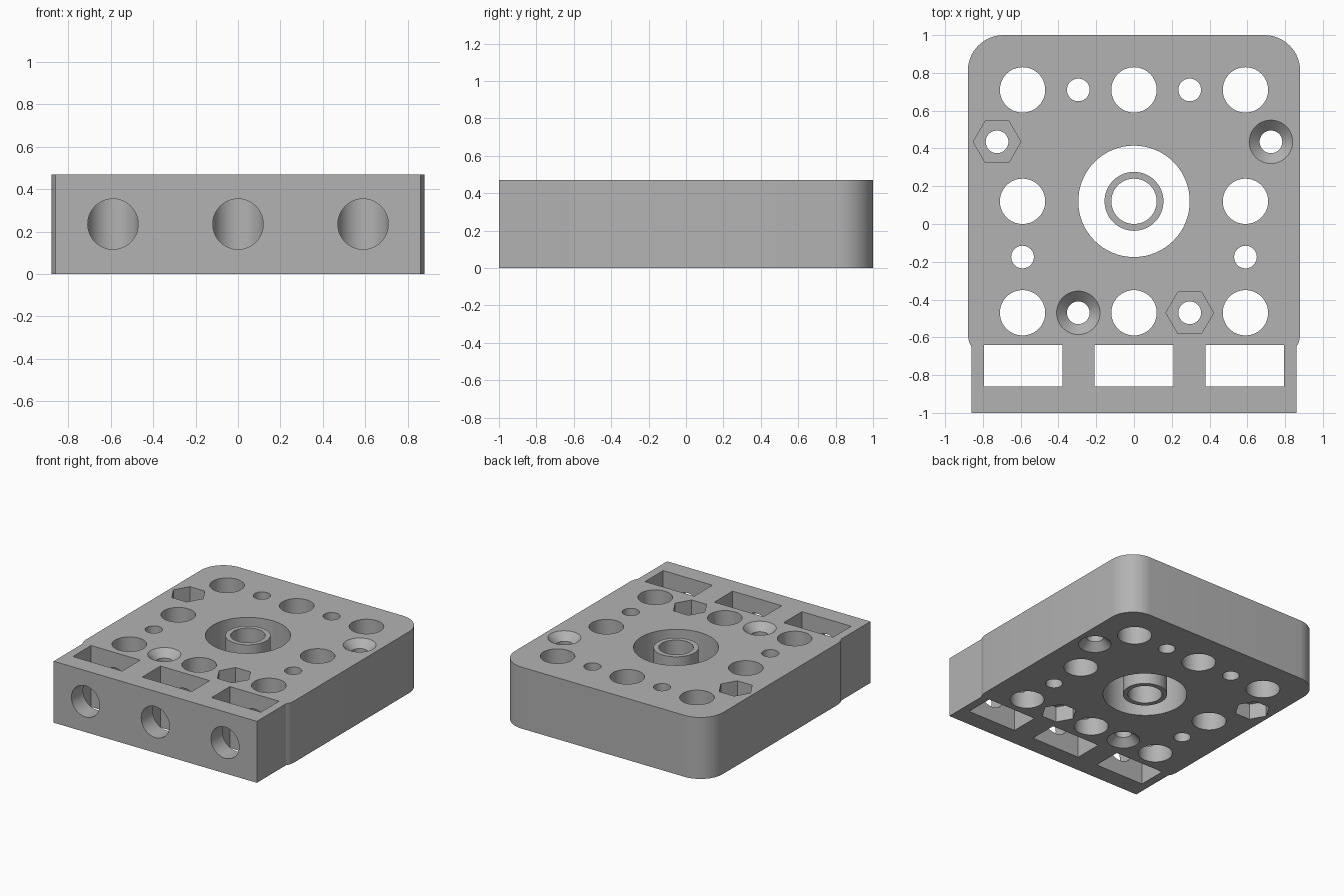
import bpy, bmesh, math
from mathutils import Matrix, Vector

cube = bpy.data.objects.get("Cube")
if cube:
    bpy.data.objects.remove(cube, do_unlink=True)

H = 0.47          # block height
P = 0.295         # hole pitch
Y0 = 0.12         # middle row

grey = bpy.data.materials.new("plain grey")
grey.use_nodes = True
colour = (0.45, 0.45, 0.45, 1)
grey.diffuse_color = colour
grey.node_tree.nodes["Principled BSDF"].inputs["Base Color"].default_value = colour


def make_object(name, bm):
    bmesh.ops.recalc_face_normals(bm, faces=bm.faces[:])
    mesh = bpy.data.meshes.new(name)
    bm.to_mesh(mesh)
    bm.free()
    mesh.materials.append(grey)
    obj = bpy.data.objects.new(name, mesh)
    bpy.context.collection.objects.link(obj)
    return obj


def prism(bm, points, z0, z1):
    face = bm.faces.new([bm.verts.new((x, y, z0)) for x, y in points])
    top = bmesh.ops.extrude_face_region(bm, geom=[face])
    verts = [g for g in top["geom"] if isinstance(g, bmesh.types.BMVert)]
    bmesh.ops.translate(bm, verts=verts, vec=(0, 0, z1 - z0))


def cone(bm, centre, r1, r2, depth, sides=64, turn=Matrix()):
    bmesh.ops.create_cone(bm, cap_ends=True, segments=sides, radius1=r1, radius2=r2,
                          depth=depth, matrix=Matrix.Translation(centre) @ turn)


def cut(target, bm):
    cutter = make_object("cutter", bm)
    cutter.hide_render = True
    mod = target.modifiers.new("cut", "BOOLEAN")
    mod.operation, mod.solver, mod.object = "DIFFERENCE", "EXACT", cutter
    select(target)
    bpy.ops.object.modifier_apply(modifier=mod.name)
    bpy.data.objects.remove(cutter, do_unlink=True)


def select(obj):
    bpy.ops.object.select_all(action="DESELECT")
    obj.select_set(True)
    bpy.context.view_layer.objects.active = obj


# Block outline: narrow front, slight flare, rounded back corners
R = 0.19
half = [(0.86, -1), (0.86, -0.65), (0.873, -0.625), (0.88, -0.59)]
for i in range(17):
    a = math.radians(90 * i / 16)
    half.append((0.88 - R + R * math.cos(a), 1 - R + R * math.sin(a)))
outline = half + [(-x, y) for x, y in reversed(half)]
bm = bmesh.new()
prism(bm, outline, 0, H)
block = make_object("block", bm)

# Vertical through holes and rectangular pockets
screws = [(-0.725, 0.435), (P, -0.47), (0.725, 0.435), (-P, -0.47)]
bm = bmesh.new()
for ix in (-1, 0, 1):
    for iy in (-1, 0, 1):
        radius = 0.12 if ix or iy else P
        cone(bm, (ix * 2 * P, Y0 + iy * 2 * P, H / 2), radius, radius, 1)
for x, y in screws + [(-P, 0.71), (P, 0.71), (-2 * P, -0.175), (2 * P, -0.175)]:
    cone(bm, (x, y, H / 2), 0.06, 0.06, 1, 48)
for x in (-0.587, 0, 0.587):
    w = 0.208
    prism(bm, [(x - w, -0.86), (x + w, -0.86), (x + w, -0.64), (x - w, -0.64)], -0.2, H + 0.2)
cut(block, bm)

# Hexagonal and conical screw recesses on both faces
bm = bmesh.new()
hex_depth, sink, over = 0.12, 0.055, 0.01
for x, y in screws[:2]:
    for z in (0, H):
        cone(bm, (x, y, z), 0.126, 0.126, 2 * hex_depth, 6, Matrix.Rotation(math.radians(30), 4, "Z"))
for x, y in screws[2:]:
    for z, s in ((0, 1), (H, -1)):
        turn = Matrix.Rotation(0 if s > 0 else math.pi, 4, "X")
        cone(bm, (x, y, z + s * (sink - over) / 2), 0.115 + over, 0.06, sink + over, 48, turn)
cut(block, bm)

# Front bores running through the pockets into the first row of holes
bm = bmesh.new()
for x in (-2 * P, 0, 2 * P):
    cone(bm, (x, -0.785, H / 2), 0.119, 0.119, 0.63, 64, Matrix.Rotation(math.pi / 2, 4, "X"))
cut(block, bm)

# Free-standing tube in the central opening
bm = bmesh.new()
cone(bm, (0, Y0, H / 2), 0.156, 0.156, H)
tube = make_object("centre_tube", bm)
bm = bmesh.new()
cone(bm, (0, Y0, H / 2), 0.12, 0.12, 1)
cut(tube, bm)

for obj in (block, tube):
    select(obj)
    bpy.ops.object.shade_smooth_by_angle(angle=math.radians(25))
